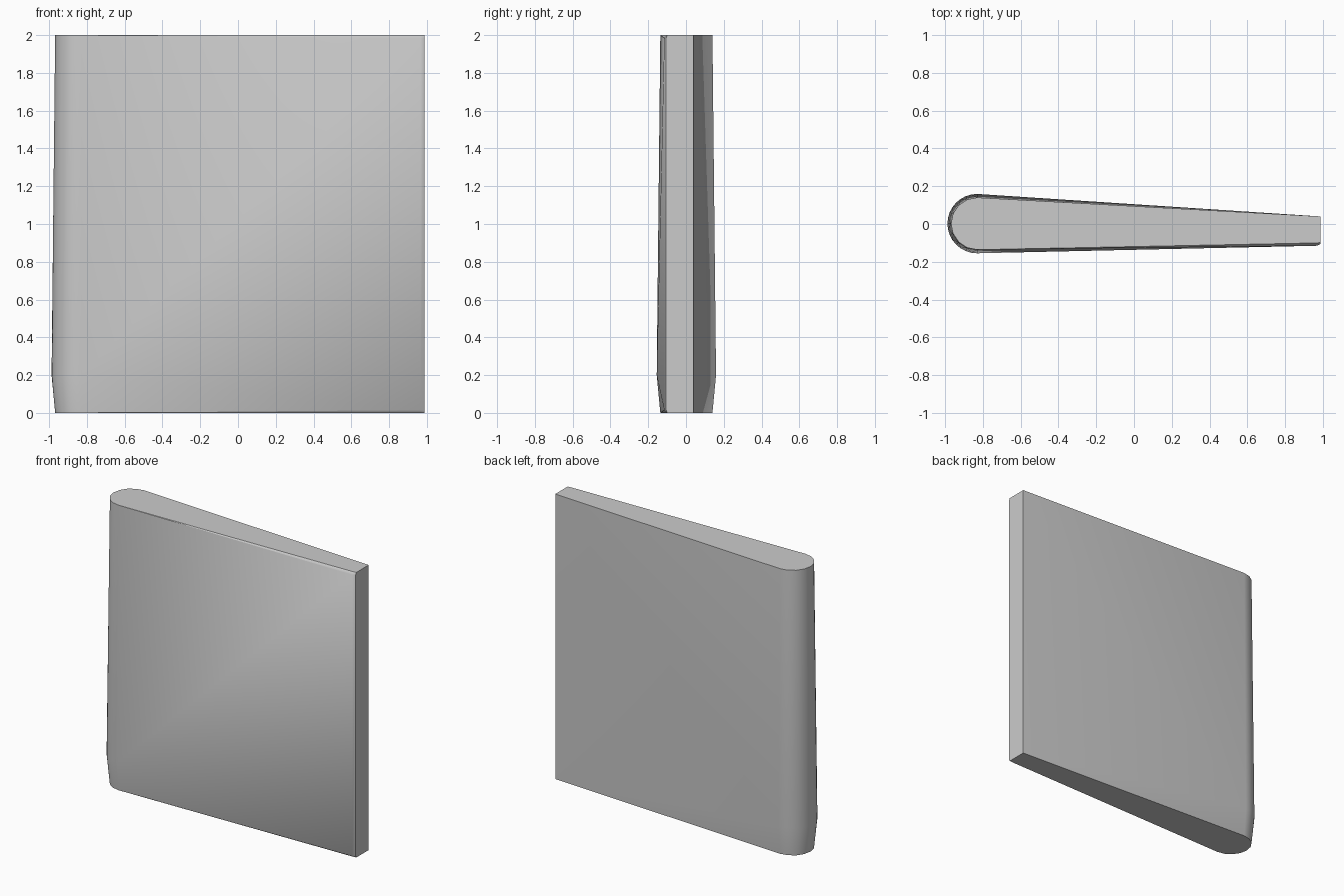
import bpy, bmesh, math

if "Cube" in bpy.data.objects:
    bpy.data.objects.remove(bpy.data.objects["Cube"])


def nose_arc(z, radius, segments):
    """Half-round leading edge of the panel at one height."""
    pts = []
    for i in range(segments + 1):
        a = math.pi / 2 + math.pi * i / segments
        pts.append((-0.83 + radius * math.cos(a), 0.002 + radius * math.sin(a), z))
    return pts


# Rounded nose: slightly narrower at the bottom and top than near z = 0.2
points = nose_arc(0, 0.138, 8) + nose_arc(0.2, 0.157, 16) + nose_arc(2, 0.138, 8)

# Thin trailing edge with a small chamfer on the front side, mirrored top/bottom
for z, inset in ((0, 0.015), (2, -0.015)):
    points += [
        (0.987, 0.04, z),
        (0.987, -0.098, z),
        (0.967, -0.1, z),
        (0.987, -0.105, z + inset),
        (0.967, -0.115, z + inset),
    ]

# Tapered panel as the hull of those sections
bm = bmesh.new()
verts = [bm.verts.new(p) for p in points]
hull = bmesh.ops.convex_hull(bm, input=verts)
loose = [v for v in bm.verts if not v.link_faces]
bmesh.ops.delete(bm, geom=loose, context='VERTS')
bmesh.ops.dissolve_limit(bm, angle_limit=math.radians(0.3),
                         verts=bm.verts[:], edges=bm.edges[:])
bmesh.ops.recalc_face_normals(bm, faces=bm.faces[:])

mesh = bpy.data.meshes.new("tapered_panel")
bm.to_mesh(mesh)
bm.free()
panel = bpy.data.objects.new("tapered_panel", mesh)
bpy.context.collection.objects.link(panel)

# Smooth nose, crisp edges elsewhere
bpy.context.view_layer.objects.active = panel
panel.select_set(True)
bpy.ops.object.shade_smooth_by_angle(angle=math.radians(30))
